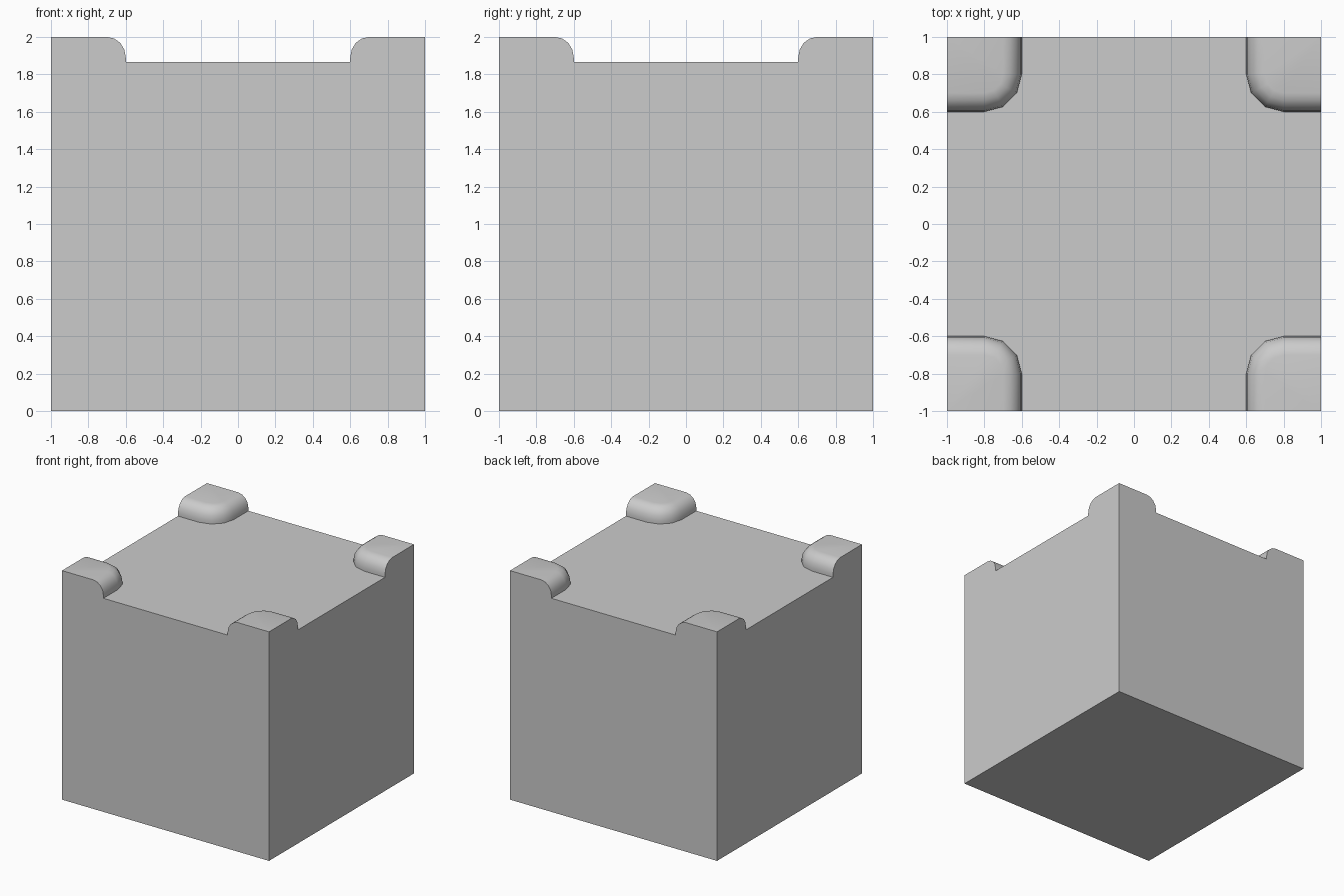
import bpy, bmesh, math

if "Cube" in bpy.data.objects:
    bpy.data.objects.remove(bpy.data.objects["Cube"])

DECK, TOP, INNER, ARC = 1.865, 2.0, 0.6, 0.2
BEVEL_W, BEVEL_H = 0.10, 0.11

# Vertical section of a corner pad: short wall, then a rounded upper edge
section = [(0, DECK)]
for k in range(5):
    a = math.pi / 2 * k / 4
    section.append((BEVEL_W * (1 - math.cos(a)), TOP - BEVEL_H * (1 - math.sin(a))))

bm = bmesh.new()


def vert(x, y, z, turns):
    for _ in range(turns):
        x, y = -y, x
    return bm.verts.new((x, y, z))


def outline(d):
    """Plan of a corner pad, inset by d, with a three-sided inner corner."""
    c, r = INNER + ARC, ARC - d
    arc = [(c - r * math.sin(math.radians(t)), c - r * math.cos(math.radians(t)))
           for t in (0, 30, 60, 90)]
    return [(1, INNER + d)] + arc + [(INNER + d, 1)]


# Four raised corner pads
pads = []
for i in range(4):
    rings = [[vert(x, y, z, i) for x, y in outline(d)] for d, z in section]
    tip, foot = vert(1, 1, TOP, i), vert(1, 1, 0, i)
    for lo, hi in zip(rings, rings[1:]):
        for j in range(len(lo) - 1):
            bm.faces.new((lo[j], lo[j + 1], hi[j + 1], hi[j]))
    bm.faces.new(rings[-1] + [tip])
    pads.append((rings, tip, foot))

# Four sides, sharing the pad sections
for i in range(4):
    rings, tip, foot = pads[i]
    prev, prev_tip, prev_foot = pads[i - 1]
    bm.faces.new([prev_foot, foot, tip] + [r[0] for r in reversed(rings)]
                 + [r[-1] for r in prev] + [prev_tip])

# Recessed top and the underside
bm.faces.new([v for rings, _, _ in pads for v in rings[0]])
bm.faces.new([p[2] for p in reversed(pads)])
bmesh.ops.recalc_face_normals(bm, faces=bm.faces)

mesh = bpy.data.meshes.new("block_with_corner_pads")
bm.to_mesh(mesh)
bm.free()
block = bpy.data.objects.new("block_with_corner_pads", mesh)
bpy.context.collection.objects.link(block)
bpy.context.view_layer.objects.active = block
block.select_set(True)
bpy.ops.object.shade_smooth_by_angle(angle=math.radians(40))
